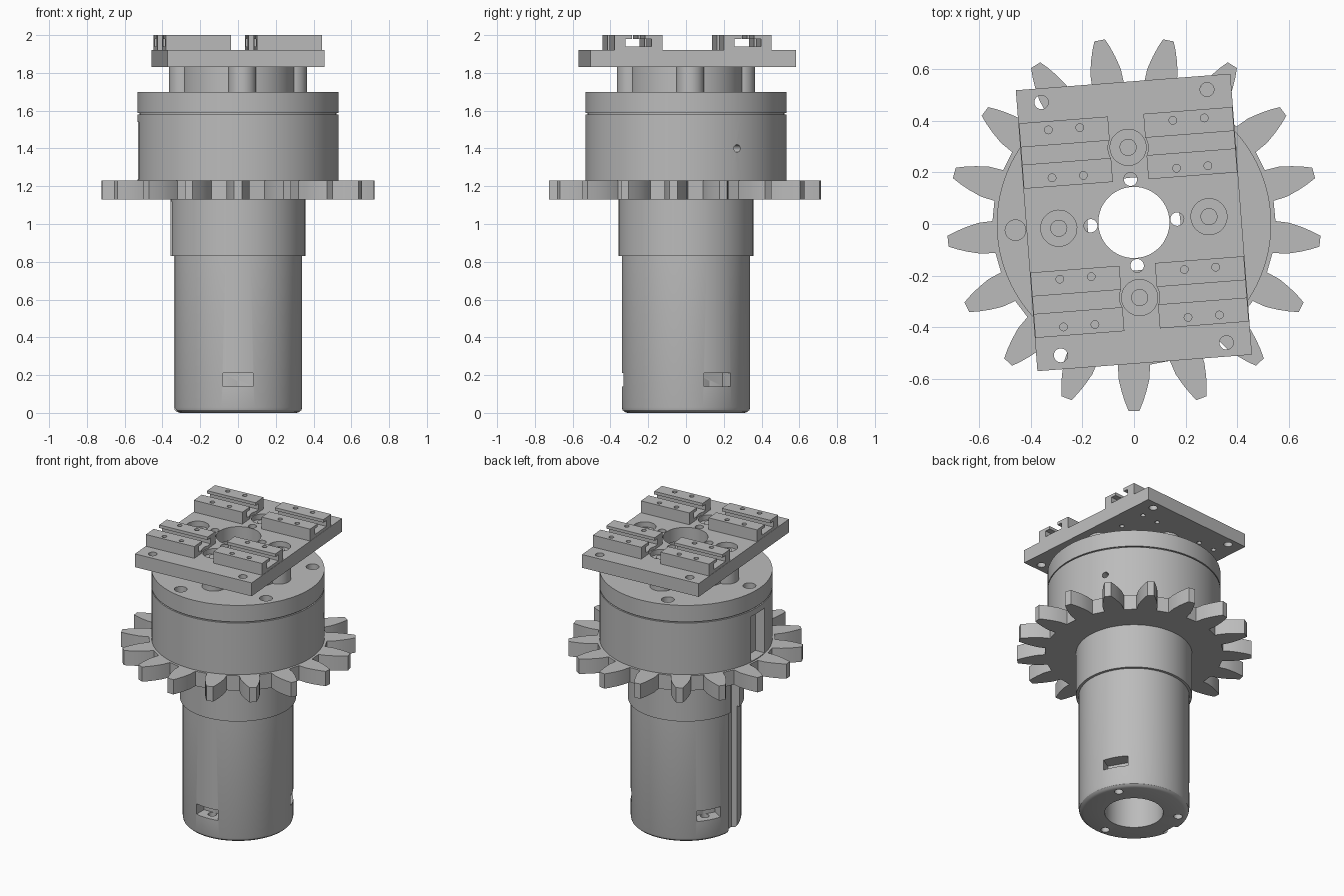
import bpy, bmesh, math
from math import cos, sin, radians
from mathutils import Matrix, Vector

if "Cube" in bpy.data.objects:
    bpy.data.objects.remove(bpy.data.objects["Cube"], do_unlink=True)

GREY = (0.5, 0.5, 0.5, 1)
metal = bpy.data.materials.new("machined_grey")
metal.use_nodes = True
metal.diffuse_color = GREY
metal.node_tree.nodes["Principled BSDF"].inputs["Base Color"].default_value = GREY

TILT = Matrix.Rotation(radians(4.4), 4, 'Z')   # the top plate is turned a little


def finish(name, bm):
    bmesh.ops.recalc_face_normals(bm, faces=bm.faces)
    mesh = bpy.data.meshes.new(name)
    bm.to_mesh(mesh)
    bm.free()
    mesh.materials.append(metal)
    ob = bpy.data.objects.new(name, mesh)
    bpy.context.collection.objects.link(ob)
    return ob


def lathe(name, profile, steps=96):
    """Spin a closed (radius, z) outline about the z axis."""
    bm = bmesh.new()
    vs = [bm.verts.new((r, 0, z)) for r, z in profile]
    es = [bm.edges.new((a, b)) for a, b in zip(vs, vs[1:] + vs[:1])]
    bmesh.ops.spin(bm, geom=vs + es, cent=(0, 0, 0), axis=(0, 0, 1),
                   angle=2 * math.pi, steps=steps, use_merge=True)
    bmesh.ops.remove_doubles(bm, verts=bm.verts, dist=1e-5)
    return finish(name, bm)


def prism(name, outline, vec):
    """Extrude a flat outline of 3D points along a vector."""
    bm = bmesh.new()
    face = bm.faces.new([bm.verts.new(p) for p in outline])
    new = bmesh.ops.extrude_face_region(bm, geom=[face])["geom"]
    bmesh.ops.translate(bm, vec=vec, verts=[v for v in new if isinstance(v, bmesh.types.BMVert)])
    return finish(name, bm)


def add_cyl(bm, x, y, z0, z1, r, segs=24):
    bmesh.ops.create_cone(bm, cap_ends=True, segments=segs, radius1=r, radius2=r, depth=z1 - z0,
                          matrix=Matrix.Translation((x, y, (z0 + z1) / 2)))


def add_box(bm, az, r0, r1, width, z0, z1):
    """Box reaching outward from r0 to r1 at an azimuth in degrees."""
    m = (Matrix.Rotation(radians(az), 4, 'Z')
         @ Matrix.Translation(((r0 + r1) / 2, 0, (z0 + z1) / 2))
         @ Matrix.Diagonal((r1 - r0, width, z1 - z0, 1)))
    bmesh.ops.create_cube(bm, size=1, matrix=m)


def cut(ob, bm):
    """Subtract the shapes in bm from ob."""
    cutter = finish("cutter", bm)
    cutter.hide_render = True
    mod = ob.modifiers.new("cut", 'BOOLEAN')
    mod.operation, mod.solver, mod.object = 'DIFFERENCE', 'EXACT', cutter
    mod.use_self = True
    with bpy.context.temp_override(object=ob, active_object=ob):
        bpy.ops.object.modifier_apply(modifier=mod.name)
    bpy.data.objects.remove(cutter, do_unlink=True)


def polar(r, deg):
    return r * cos(radians(deg)), r * sin(radians(deg))


parts = []
BORE = 0.18

# Lower barrel with collar, rounded foot, side pockets and a long rear groove
barrel = lathe("barrel", [(BORE, 0.0), (0.31, 0.0), (0.325, 0.005), (0.336, 0.015), (0.34, 0.03),
                          (0.34, 0.83), (0.357, 0.83), (0.357, 1.14), (BORE, 1.14)])
bm = bmesh.new()
for az in (30, 150, 270):
    add_box(bm, az, 0.25, 0.5, 0.16, 0.14, 0.21)
cut(barrel, bm)
bm = bmesh.new()
for az in (30, 150, 270):
    add_cyl(bm, *polar(0.275, az), -0.1, 0.17, 0.027)
add_box(bm, 184, 0.295, 0.5, 0.1, -0.1, 1.12)
cut(barrel, bm)
parts.append(barrel)

# Gear wheel
TEETH = 17
tooth = [(0.545, 0.062), (0.6, 0.06), (0.65, 0.048), (0.69, 0.035), (0.724, 0.021)]
flank = [(r, -w) for r, w in tooth] + [(r, w) for r, w in reversed(tooth)]
outline = []
for i in range(TEETH):
    turn = Matrix.Rotation(radians(-90 + 360 * i / TEETH), 4, 'Z')
    outline += [turn @ Vector((r, w, 1.13)) for r, w in flank]
gear = prism("gear_wheel", outline, (0, 0, 0.1))
bm = bmesh.new()
add_cyl(bm, 0, 0, 1, 1.4, BORE, 96)
cut(gear, bm)
parts.append(gear)

# Drum with a rear slot and a side hole
drum = lathe("drum", [(BORE, 1.225), (0.532, 1.225), (0.532, 1.58), (0.522, 1.58),
                      (0.522, 1.59), (BORE, 1.59)])
bm = bmesh.new()
add_box(bm, 182, 0.46, 0.7, 0.15, 1.235, 1.54)
hole_az = 30.6
bmesh.ops.create_cone(bm, cap_ends=True, segments=24, radius1=0.02, radius2=0.02, depth=0.3,
                      matrix=Matrix.Translation((*polar(0.55, hole_az), 1.4))
                      @ Matrix.Rotation(radians(hole_az), 4, 'Z') @ Matrix.Rotation(radians(90), 4, 'Y'))
cut(drum, bm)
parts.append(drum)

# Flange with a ring of five bolt holes
flange = lathe("flange", [(BORE, 1.588), (0.532, 1.588), (0.532, 1.7), (BORE, 1.7)])
bm = bmesh.new()
for i in range(5):
    add_cyl(bm, *polar(0.46, 183 + 72 * i), 1.64, 1.8, 0.04)
cut(flange, bm)
parts.append(flange)

# Neck and its four posts
parts.append(lathe("neck", [(BORE, 1.695), (0.3, 1.695), (0.3, 1.835), (BORE, 1.835)]))
for i in range(4):
    bm = bmesh.new()
    add_cyl(bm, *polar(0.292, 4.4 + 90 * i), 1.695, 1.835, 0.074, 32)
    parts.append(finish("neck_post_%d" % (i + 1), bm))

# Top plate: centre opening, counterbores, dowel holes, corner holes, screw holes
CY = 0.006
HX, HY = 0.417, 0.546
plate = prism("top_plate", [(x, y + CY, 1.83) for x, y in ((-HX, -HY), (HX, -HY), (HX, HY), (-HX, HY))],
              (0, 0, 0.09))
bm = bmesh.new()
add_cyl(bm, 0, CY, 1.7, 2.1, 0.138, 64)
for i in range(4):
    x, y = polar(0.168, 90 * i)
    add_cyl(bm, x, y + CY, 1.7, 2.1, 0.026)
    x, y = polar(0.292, 90 * i)
    add_cyl(bm, x, y + CY, 1.885, 2.1, 0.07, 32)
for sx in (-1, 1):
    for sy in (-1, 1):
        add_cyl(bm, sx * 0.322, sy * 0.492 + CY, 1.7, 2.1, 0.027)
screws = [(sx * 0.242 + dx, sy * 0.29 + CY + dy) for sx in (-1, 1) for sy in (-1, 1)
          for dx in (-0.061, 0.061) for dy in (-0.093, 0.093)]
for x, y in screws:
    add_cyl(bm, x, y, 1.7, 2.1, 0.015, 16)
cut(plate, bm)
plate.matrix_world = TILT
parts.append(plate)

# Socket heads inside the counterbores
for i in range(4):
    bm = bmesh.new()
    x, y = polar(0.292, 90 * i)
    add_cyl(bm, x, y + CY, 1.87, 1.9, 0.033)
    head = finish("plate_screw_%d" % (i + 1), bm)
    head.matrix_world = TILT
    parts.append(head)

# Four T-slot rails, relieved around the counterbores
half = [(0.127, 1.915), (0.127, 2.0), (0.034, 2.0), (0.034, 1.98), (0.07, 1.98), (0.07, 1.94)]
section = half + [(-y, z) for y, z in reversed(half)]
for sx, side in ((-1, "right"), (1, "left")):
    for sy, end in ((-1, "front"), (1, "back")):
        yc = sy * 0.29 + CY
        rail = prism("%s_%s_rail" % (end, side),
                     [(sx * 0.242 - 0.173, yc + y, z) for y, z in section], (0.346, 0, 0))
        bm = bmesh.new()
        add_cyl(bm, 0, yc, 1.8, 2.1, 0.078, 32)
        for x, y in screws:
            add_cyl(bm, x, y, 1.8, 2.1, 0.015, 16)
        cut(rail, bm)
        rail.matrix_world = TILT
        parts.append(rail)

# Smooth round walls, keep edges crisp
for ob in bpy.context.view_layer.objects:
    ob.select_set(ob in parts)
bpy.context.view_layer.objects.active = parts[0]
bpy.ops.object.shade_smooth_by_angle(angle=radians(25))
